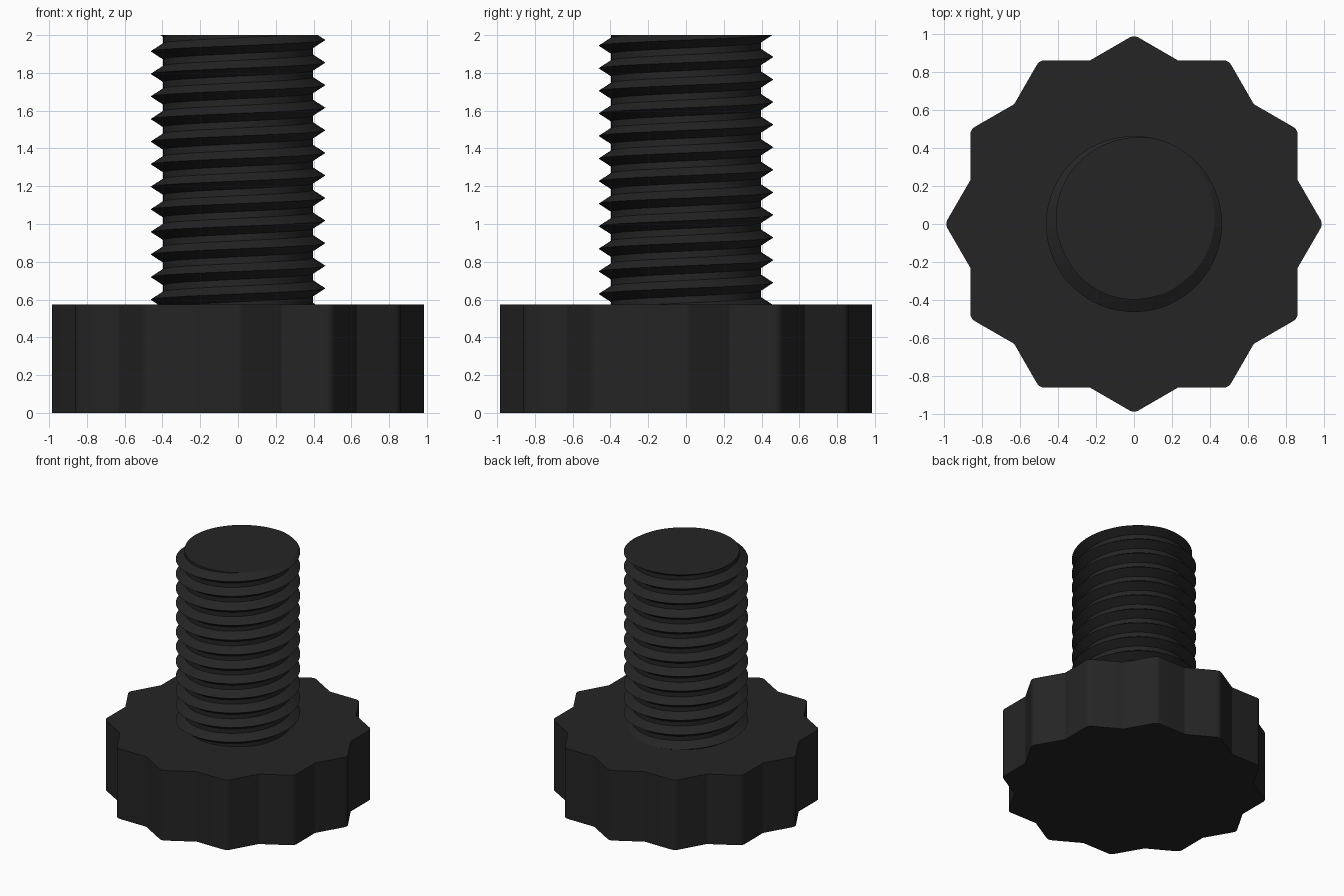
import bpy, bmesh, math
from mathutils import Vector

if "Cube" in bpy.data.objects:
    bpy.data.objects.remove(bpy.data.objects["Cube"])

HEAD_H, TOP = 0.573, 2.0
PITCH, ROOT_R, CREST_R = 0.1195, 0.397, 0.462
HALF_W = 0.042            # half width of one thread ridge
CREST_Z = 1.974           # height of the last crest on the +x side

black = bpy.data.materials.new("black plastic")
black.diffuse_color = (0.018, 0.018, 0.018, 1)
black.use_nodes = True
black.node_tree.nodes["Principled BSDF"].inputs["Base Color"].default_value = black.diffuse_color


def finish(name, bm):
    bmesh.ops.recalc_face_normals(bm, faces=bm.faces)
    mesh = bpy.data.meshes.new(name)
    bm.to_mesh(mesh)
    bm.free()
    mesh.materials.append(black)
    obj = bpy.data.objects.new(name, mesh)
    bpy.context.collection.objects.link(obj)
    bpy.ops.object.select_all(action='DESELECT')
    obj.select_set(True)
    bpy.context.view_layer.objects.active = obj
    bpy.ops.object.shade_smooth_by_angle(angle=math.radians(25))
    return obj


# Knob head: twelve rounded points with sharp valleys, extruded up
bm = bmesh.new()
outline = []
FILLET, SEGS = 0.05, 6
centre_r = 0.993 - FILLET / math.sin(math.radians(60))
for i in range(12):
    a = math.radians(30 * i)
    centre = Vector((math.cos(a), math.sin(a), 0)) * centre_r
    for s in range(SEGS + 1):
        t = a + math.radians(-30 + 60 * s / SEGS)
        outline.append(centre + Vector((math.cos(t), math.sin(t), 0)) * FILLET)
    v = a + math.radians(15)
    outline.append(Vector((math.cos(v), math.sin(v), 0)) * 0.89)
base = bm.faces.new([bm.verts.new(p) for p in outline])
ext = bmesh.ops.extrude_face_region(bm, geom=[base], use_keep_orig=True)
bmesh.ops.translate(bm, vec=(0, 0, HEAD_H),
                    verts=[g for g in ext["geom"] if isinstance(g, bmesh.types.BMVert)])
finish("knob_head", bm)

# Threaded shank: right-handed helix of ridges, trimmed at both ends
bm = bmesh.new()
STEPS, TURNS = 96, 15
profile = [(ROOT_R, -HALF_W), (CREST_R, 0), (ROOT_R, HALF_W), (ROOT_R, PITCH - HALF_W)]
previous = None
for i in range(STEPS * TURNS + 1):
    a = 2 * math.pi * i / STEPS
    z0 = CREST_Z + PITCH * (i / STEPS - 13)
    ring = [bm.verts.new((r * math.cos(a), r * math.sin(a), z0 + dz)) for r, dz in profile]
    if previous:
        for k in range(3):
            bm.faces.new((previous[k], ring[k], ring[k + 1], previous[k + 1]))
    previous = ring
bmesh.ops.remove_doubles(bm, verts=bm.verts, dist=0.0005)
for z, direction in ((TOP, 1), (HEAD_H, -1)):
    cut = bmesh.ops.bisect_plane(bm, geom=bm.verts[:] + bm.edges[:] + bm.faces[:],
                                 plane_co=(0, 0, z), plane_no=(0, 0, direction),
                                 clear_outer=True)
    # Flat end cap following the cut thread
    rim = [g for g in cut["geom_cut"] if isinstance(g, bmesh.types.BMVert)]
    if direction == 1:
        rim.sort(key=lambda v: math.atan2(v.co.y, v.co.x))
        bm.faces.new(rim)
finish("threaded_shank", bm)
